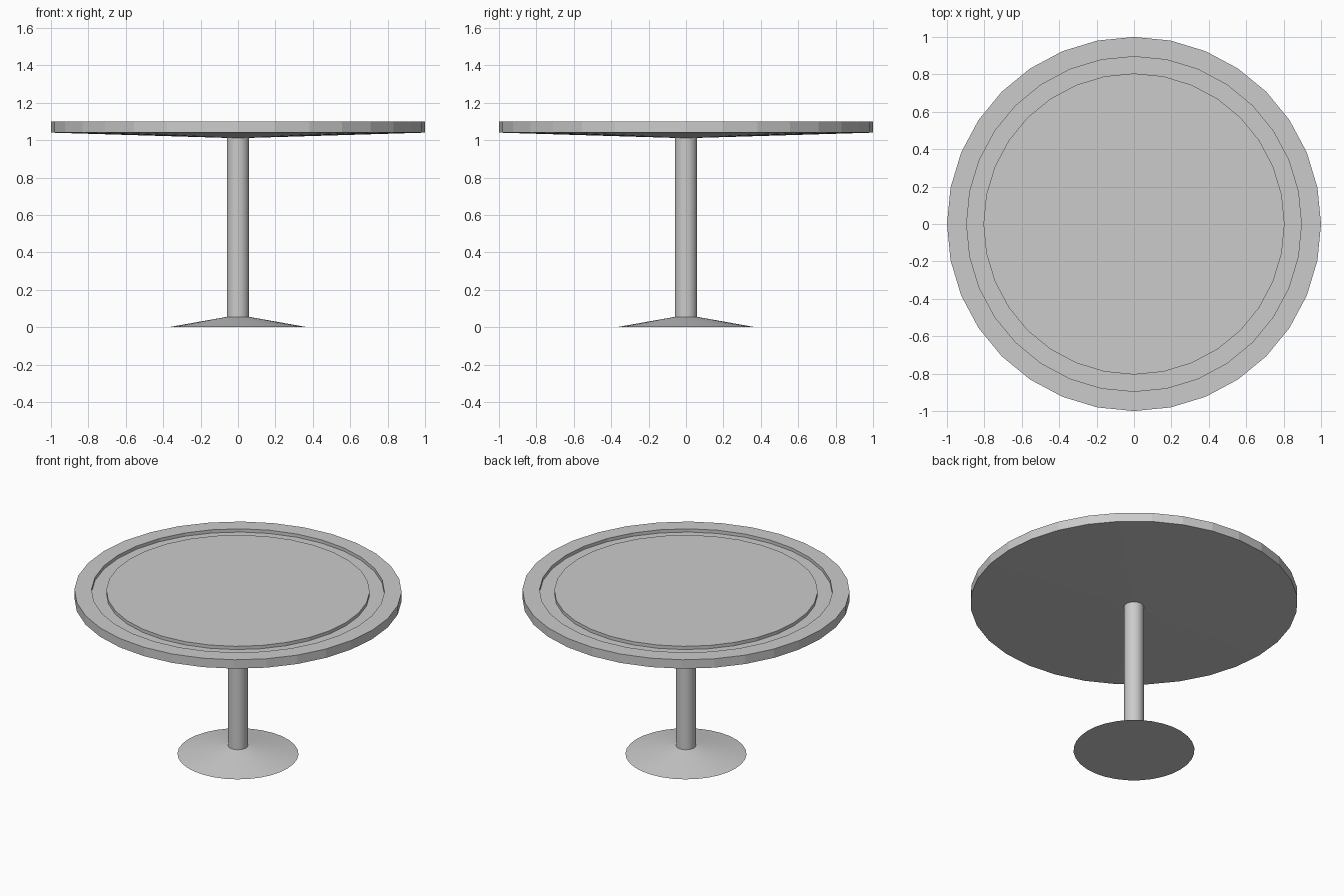
import bpy, bmesh, math

if "Cube" in bpy.data.objects:
    bpy.data.objects.remove(bpy.data.objects["Cube"])

SIDES = 32


def lathe(name, profile, sides=SIDES, smooth=False):
    """Revolve (radius, z) points, bottom to top, around z; radius 0 makes a pole."""
    bm = bmesh.new()
    rings = []
    for r, z in profile:
        if r == 0:
            rings.append([bm.verts.new((0, 0, z))])
        else:
            rings.append([bm.verts.new((r * math.cos(2 * math.pi * i / sides),
                                        r * math.sin(2 * math.pi * i / sides), z))
                          for i in range(sides)])
    for a, b in zip(rings, rings[1:]):
        for i in range(sides):
            j = (i + 1) % sides
            if len(a) == 1:
                bm.faces.new((a[0], b[j], b[i]))
            elif len(b) == 1:
                bm.faces.new((a[i], a[j], b[0]))
            else:
                bm.faces.new((a[i], a[j], b[j], b[i]))
    bmesh.ops.recalc_face_normals(bm, faces=bm.faces)
    mesh = bpy.data.meshes.new(name)
    bm.to_mesh(mesh)
    bm.free()
    obj = bpy.data.objects.new(name, mesh)
    bpy.context.collection.objects.link(obj)
    if smooth:
        bpy.ops.object.select_all(action='DESELECT')
        obj.select_set(True)
        bpy.context.view_layer.objects.active = obj
        bpy.ops.object.shade_smooth_by_angle(angle=math.radians(30))
    return obj


# Round top: shallow cone underneath, ring groove cut into the upper face
lathe("table_top", [(0, 1.01), (1.0, 1.04), (1.0, 1.10), (0.895, 1.10),
                    (0.895, 1.078), (0.805, 1.078), (0.805, 1.10), (0, 1.10)])

# Central column and flared foot, one continuous turned piece
lathe("pedestal", [(0, 0), (0.37, 0), (0.06, 0.055), (0.06, 1.02), (0, 1.02)],
      smooth=True)
